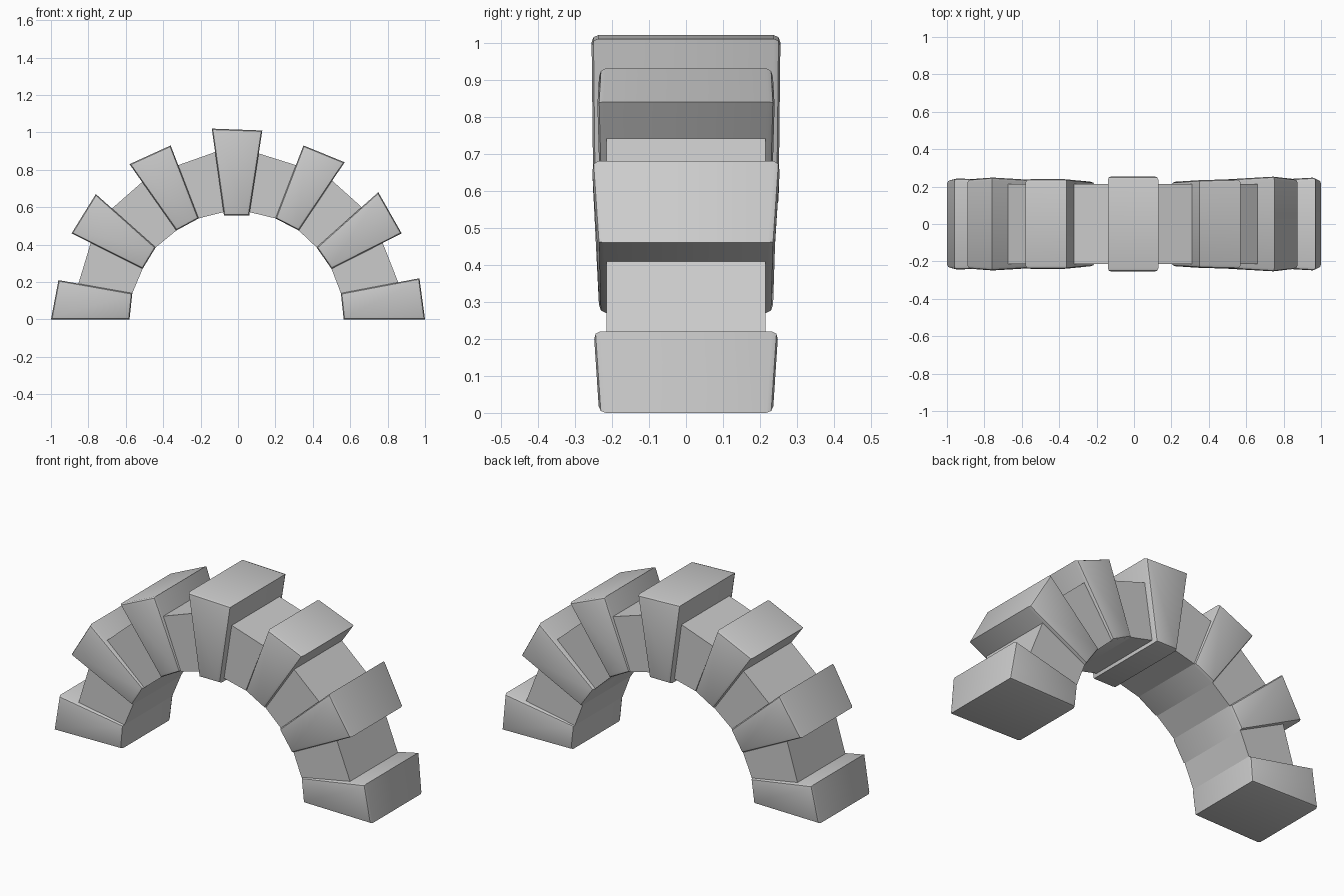
import bpy, bmesh, math

if "Cube" in bpy.data.objects:
    bpy.data.objects.remove(bpy.data.objects["Cube"])

# Wedge stones, left to right. Corners: outer start, outer end, inner end, inner start
# Each corner is (x, z, half depth)
STONES = [
    [(-1, 0, .235), (-.96, .21, .245), (-.565, .14, .23), (-.58, 0, .225)],
    [(-.89, .46, .24), (-.76, .67, .25), (-.44, .385, .23), (-.51, .27, .23)],
    [(-.58, .83, .24), (-.36, .93, .24), (-.21, .54, .225), (-.33, .475, .23)],
    [(-.14, 1.02, .255), (.13, 1.01, .255), (.06, .555, .25), (-.075, .555, .25)],
    [(.35, .93, .235), (.57, .84, .24), (.325, .475, .23), (.2, .54, .225)],
    [(.75, .68, .255), (.875, .46, .24), (.5, .27, .235), (.42, .385, .235)],
    [(.97, .22, .25), (1, 0, .235), (.565, 0, .225), (.55, .14, .225)],
]


def block(name, corners, bevel=0):
    """Prism through four (x, z, half depth) corners, softened around front and back."""
    bm = bmesh.new()
    front = [bm.verts.new((x, -d, z)) for x, z, d in corners]
    back = [bm.verts.new((x, d, z)) for x, z, d in corners]
    caps = [bm.faces.new(front), bm.faces.new(back[::-1])]
    for i in range(4):
        j = (i + 1) % 4
        bm.faces.new((front[i], back[i], back[j], front[j]))
    bmesh.ops.recalc_face_normals(bm, faces=bm.faces)
    if bevel:
        edges = [e for f in caps for e in f.edges]
        bmesh.ops.bevel(bm, geom=edges, offset=bevel, segments=2, profile=0.5,
                        affect='EDGES', clamp_overlap=True)
    mesh = bpy.data.meshes.new(name)
    bm.to_mesh(mesh)
    bm.free()
    ob = bpy.data.objects.new(name, mesh)
    bpy.context.collection.objects.link(ob)
    if bevel:
        bpy.ops.object.select_all(action='DESELECT')
        bpy.context.view_layer.objects.active = ob
        ob.select_set(True)
        bpy.ops.object.shade_smooth_by_angle(angle=math.radians(40))
    return ob


def along(inner, outer, t):
    return (inner[0] + t * (outer[0] - inner[0]),
            inner[1] + t * (outer[1] - inner[1]), .215)


# Large protruding stones, with the keystone in the middle
for i, s in enumerate(STONES):
    block("keystone" if i == 3 else f"large_stone_{i + 1}", s, .018)

# Recessed filler stones spanning each gap
for i, (a, b) in enumerate(zip(STONES, STONES[1:])):
    ta, tb = (.04 if i == 3 else 0), (.04 if i == 2 else 0)
    block(f"filler_stone_{i + 1}", [
        along(a[2], a[1], .73), along(b[3], b[0], .73),
        along(b[3], b[0], tb), along(a[2], a[1], ta)])
